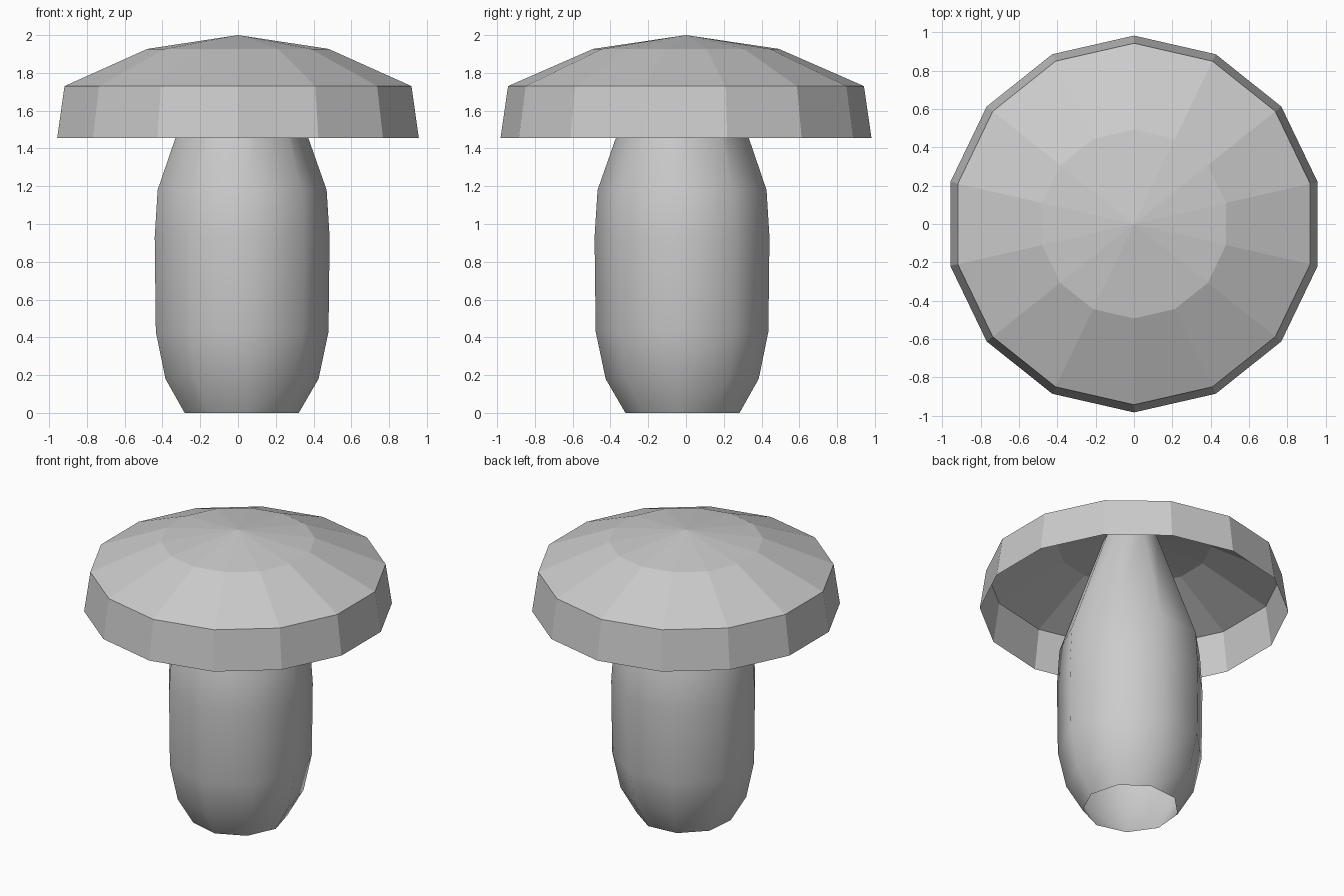
import bpy, bmesh
from math import sin, cos, pi, radians

if "Cube" in bpy.data.objects:
    bpy.data.objects.remove(bpy.data.objects["Cube"])


def lathe(name, profile, sides, start, centre=(0, 0), smooth=False):
    """Open surface of revolution; a radius of 0 makes a single tip vertex."""
    bm = bmesh.new()
    rings = []
    for r, z in profile:
        if r == 0:
            rings.append([bm.verts.new((centre[0], centre[1], z))])
            continue
        angles = [start + 2 * pi * i / sides for i in range(sides)]
        rings.append([bm.verts.new((centre[0] + r * cos(a), centre[1] + r * sin(a), z))
                      for a in angles])
    for low, high in zip(rings, rings[1:]):
        for i in range(sides):
            j = (i + 1) % sides
            if len(high) == 1:
                face = bm.faces.new((low[i], low[j], high[0]))
            else:
                face = bm.faces.new((low[i], low[j], high[j], high[i]))
            face.smooth = smooth
    mesh = bpy.data.meshes.new(name)
    bm.to_mesh(mesh)
    bm.free()
    obj = bpy.data.objects.new(name, mesh)
    bpy.context.collection.objects.link(obj)
    return obj


# Faceted cap: thin open shell, hollow underneath
lathe("mushroom_cap", [(0.982, 1.455), (0.942, 1.73), (0.492, 1.927), (0, 2.0)],
      14, pi / 2)

# Smooth nine-sided stem: open at the base, tapering up to the inside of the cap
lathe("mushroom_stem",
      [(0.308, 0), (0.413, 0.18), (0.466, 0.43), (0.472, 0.93), (0.456, 1.18),
       (0.18, 1.96)],
      9, radians(-45), centre=(0.015, -0.014), smooth=True)
